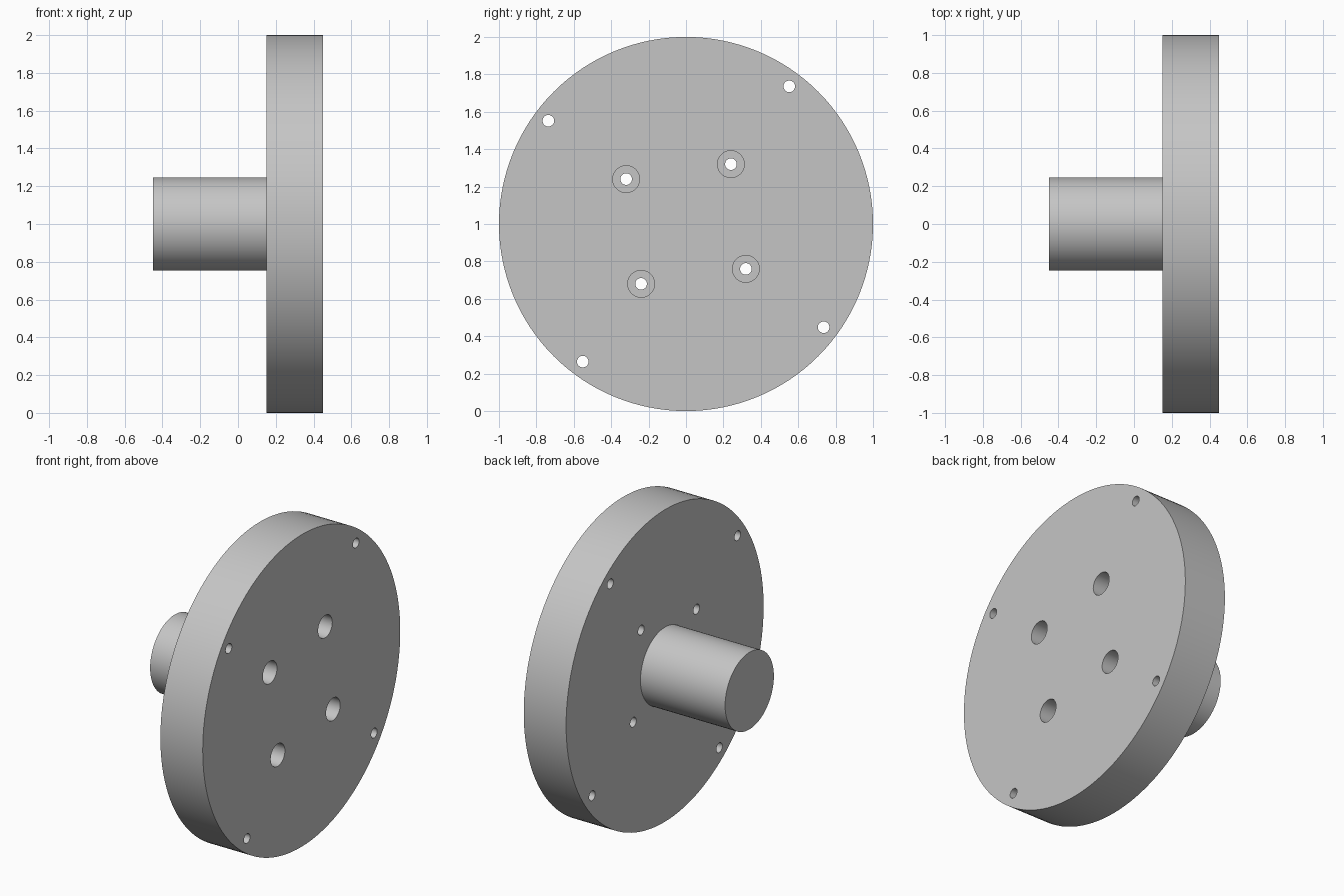
import bpy
import math

cube = bpy.data.objects.get("Cube")
if cube:
    bpy.data.objects.remove(cube, do_unlink=True)

# Single grey metal colour
grey = bpy.data.materials.new("light grey metal")
grey.use_nodes = True
colour = (0.56, 0.56, 0.56, 1)
grey.diffuse_color = colour
grey.node_tree.nodes["Principled BSDF"].inputs["Base Color"].default_value = colour


def x_cylinder(name, radius, x0, x1, y=0, z=1, sides=32):
    """Cylinder lying along the x axis from x0 to x1."""
    bpy.ops.mesh.primitive_cylinder_add(
        vertices=sides, radius=radius, depth=x1 - x0,
        location=((x0 + x1) / 2, y, z), rotation=(0, math.pi / 2, 0))
    obj = bpy.context.object
    obj.name = name
    bpy.ops.object.transform_apply(location=False, rotation=True, scale=True)
    obj.data.materials.append(grey)
    return obj


def drill_ring(target, circle_radius, hole_radius, x0, x1):
    """Cut four evenly spaced holes on a bolt circle."""
    start = math.atan2(4, 3)
    for i in range(4):
        a = start + i * math.pi / 2
        drill = x_cylinder("drill", hole_radius, x0, x1,
                           circle_radius * math.cos(a),
                           1 + circle_radius * math.sin(a))
        drill.hide_render = True
        cut = target.modifiers.new("hole", "BOOLEAN")
        cut.operation = "DIFFERENCE"
        cut.solver = "EXACT"
        cut.object = drill
        bpy.context.view_layer.objects.active = target
        bpy.ops.object.modifier_apply(modifier=cut.name)
        bpy.data.objects.remove(drill, do_unlink=True)


def smooth(obj):
    bpy.ops.object.select_all(action="DESELECT")
    obj.select_set(True)
    bpy.context.view_layer.objects.active = obj
    bpy.ops.object.shade_smooth_by_angle(angle=math.radians(30))


# Flange disc with rim holes and counterbored inner holes
disc = x_cylinder("flange_disc", 1, 0.15, 0.45, sides=128)
drill_ring(disc, 0.92, 0.031, 0, 0.6)
drill_ring(disc, 0.4, 0.031, 0, 0.6)
drill_ring(disc, 0.4, 0.072, 0.27, 0.6)
smooth(disc)

# Solid shaft on the left-hand face of the disc
shaft = x_cylinder("shaft", 0.247, -0.45, 0.16, sides=64)
smooth(shaft)
